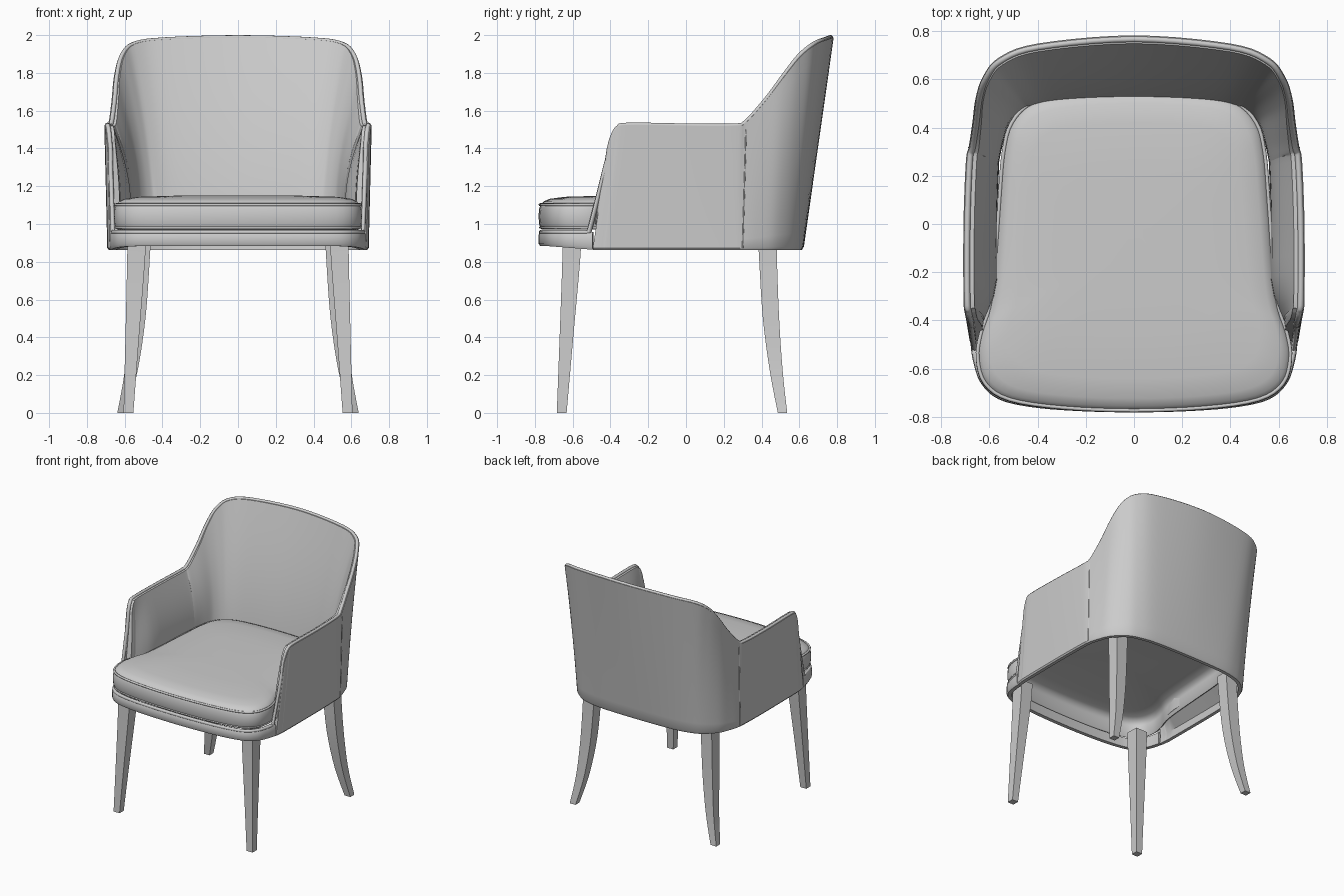
import bpy, bmesh, math
from mathutils import Vector

cube = bpy.data.objects.get("Cube")
if cube:
    bpy.data.objects.remove(cube)

GREY = (0.6, 0.6, 0.6, 1)
fabric = bpy.data.materials.new("plain_grey")
fabric.use_nodes = True
fabric.diffuse_color = GREY
fabric.node_tree.nodes["Principled BSDF"].inputs["Base Color"].default_value = GREY


def spline(points, steps, closed=False):
    """Smooth curve through points of any dimension."""
    pts = [Vector(p) for p in points]
    n = len(pts)
    get = (lambda i: pts[i % n]) if closed else (lambda i: pts[max(0, min(n - 1, i))])
    out = []
    for i in range(n if closed else n - 1):
        a, b, c, d = (get(i + k) for k in (-1, 0, 1, 2))
        for s in range(steps):
            t = s / steps
            out.append(b + (c - a) * (t / 2) + (a * 2 - b * 5 + c * 4 - d) * (t * t / 2)
                       + (b * 3 - a - c * 3 + d) * (t ** 3 / 2))
    return out if closed else out + [pts[-1]]


def mirrored(half, x_slots=(0,)):
    """Continue a half path, ending on the centre line, across x = 0."""
    return half + [tuple(-v if i in x_slots else v for i, v in enumerate(p)) for p in reversed(half[:-1])]


def loft(name, rings, closed=False, angle=35):
    """Skin a row of equal closed rings."""
    bm = bmesh.new()
    rows = [[bm.verts.new(p) for p in ring] for ring in rings]
    n = len(rows[0])
    for a, b in list(zip(rows, rows[1:])) + ([(rows[-1], rows[0])] if closed else []):
        for j in range(n):
            k = (j + 1) % n
            bm.faces.new((a[j], a[k], b[k], b[j]))
    if not closed:
        bm.faces.new(rows[0])
        bm.faces.new(list(reversed(rows[-1])))
    bmesh.ops.recalc_face_normals(bm, faces=bm.faces)
    mesh = bpy.data.meshes.new(name)
    bm.to_mesh(mesh)
    bm.free()
    obj = bpy.data.objects.new(name, mesh)
    bpy.context.collection.objects.link(obj)
    mesh.materials.append(fabric)
    bpy.ops.object.select_all(action="DESELECT")
    obj.select_set(True)
    bpy.context.view_layer.objects.active = obj
    bpy.ops.object.shade_smooth_by_angle(angle=math.radians(angle))


def tube(name, path, radius, closed=False, sides=8):
    """Round cord along a path."""
    rings, n = [], len(path)
    side = None
    for i, p in enumerate(path):
        q = path[(i + 1) % n] if closed else path[min(i + 1, n - 1)]
        o = path[i - 1] if closed else path[max(i - 1, 0)]
        t = (q - o).normalized()
        side = side or t.orthogonal()
        side = (side - t * side.dot(t)).normalized()
        up = t.cross(side)
        rings.append([p + (side * math.cos(a) + up * math.sin(a)) * radius
                      for a in (math.tau * k / sides for k in range(sides))])
    loft(name, rings, closed, angle=80)


def inward(path, i):
    t = path[min(i + 1, len(path) - 1)] - path[max(i - 1, 0)]
    return Vector((-t.y, t.x, 0)).normalized()


def ease(t):
    t = max(0, min(1, t))
    return t * t * (3 - 2 * t)


# Wraparound shell: bottom x, y and top x, y, z of each upright line
BASE, SEAM = 0.863, 0.957
half = [(.678, -.495, .69, -.412, 1.40), (.683, -.475, .695, -.397, 1.45), (.687, -.44, .701, -.367, 1.505),
        (.69, -.38, .707, -.31, 1.524), (.692, 0, .707, 0, 1.52), (.688, .22, .697, .26, 1.52),
        (.682, .30, .685, .32, 1.54), (.66, .38, .670, .42, 1.65), (.62, .47, .657, .52, 1.78),
        (.54, .55, .627, .61, 1.89), (.45, .59, .56, .69, 1.952), (.3, .615, .40, .748, 1.976),
        (0, .622, 0, .782, 1.988)]
columns = spline(mirrored(half, (0, 2)), 5)
bottom = [Vector((c[0], c[1], BASE)) for c in columns]
top = [Vector((c[2], c[3], c[4])) for c in columns]
rings, rim = [], []
for i, (lo, hi) in enumerate(zip(bottom, top)):
    n = (inward(bottom, i) + inward(top, i)).normalized()
    full = .06 + .07 * ease((lo.y + .5) / .25)
    edge = .045 - .011 * ease((lo.y - .2) / .3)
    outer = [lo + n * .008] + [lo.lerp(hi, k / 12) for k in (.2, *range(1, 13))]
    inner = []
    # Padded inside, swelling quickly below the rim
    for k in range(15):
        z = hi.z + (1.0 - hi.z) * k / 14
        swell = math.sin(math.pi / 2 * min(1, (hi.z - z) / (hi.z - 1.12)))
        inner.append(lo.lerp(hi, (z - BASE) / (hi.z - BASE)) + n * (edge + (full - edge) * swell))
    inner += [lo.lerp(hi, .09) + n * .034, lo + n * .034]
    rings.append(outer + inner)
    rim.append(hi + n * .016)
loft("shell", rings)

# Front rail closing the base of the shell
rail_half = [(.678, -.495, .864), (.667, -.57, .870), (.635, -.66, .877), (.56, -.727, .882),
             (.42, -.76, .883), (.22, -.776, .883), (0, -.781, .883)]
rail = spline([(-x, y, z) for x, y, z in rail_half] + [p for p in reversed(rail_half[:-1])], 6)
rail_rings, rail_edge = [], []
for i, p in enumerate(rail):
    n = inward(rail, i)
    rail_rings.append([Vector((p.x, p.y, z)) + n * d for z, d in
                       ((p.z, .008), (p.z + .015, 0), (.943, 0), (SEAM, .008), (SEAM, .037), (p.z, .037))])
    rail_edge.append(Vector((p.x, p.y, SEAM)) + n * .014)
loft("front_rail", rail_rings)

# Piping runs round the rim, down the arm fronts and along the rail
down = [bottom[0].lerp(top[0], k / 8) + inward(bottom, 0) * .014 for k in range(7, 1, -1)]
up = [Vector((-p.x, p.y, p.z)) for p in reversed(down)]
tube("shell_piping", rim + up + rail_edge[2:-2] + down, .0125, closed=True)

# Side seams between arm and back panels
for name, s in (("left_seam", 1), ("right_seam", -1)):
    a, b = Vector((s * .681, .30, BASE + .01)), Vector((s * .684, .318, 1.5))
    tube(name, [a.lerp(b, k / 6) for k in range(7)], .004, sides=6)

# Seat cushion flaring out in front of the arms, hollow underneath
seat_half = [(0, .552), (.25, .542), (.42, .51), (.51, .425), (.545, .3), (.562, .1), (.584, -.2), (.604, -.35),
             (.64, -.46), (.653, -.56), (.622, -.665), (.52, -.732), (.3, -.766), (0, -.778)]
outline = spline(seat_half + [(-x, y) for x, y in reversed(seat_half[1:-1])], 4, closed=True)


def seat_ring(scale, z):
    return [Vector((p.x * scale, (p.y + .1) * scale - .1, z)) for p in outline]


levels = ((.15, 1.138), (.8, 1.13), (.92, 1.118), (.965, 1.098), (.975, 1.07), (.97, .975), (.98, .97), (.99, .98),
          (1, 1.0), (1.004, 1.04), (1, 1.08), (.988, 1.102), (.965, 1.119), (.92, 1.133), (.8, 1.144), (.5, 1.15),
          (.15, 1.152))
loft("seat_cushion", [seat_ring(s, z) for s, z in levels], angle=60)
tube("cushion_top_piping", seat_ring(.992, 1.102), .008, closed=True)
tube("cushion_bottom_piping", seat_ring(.99, .982), .007, closed=True)

# Tapered legs: x, y, z and half width along the centre line
front_leg = [(.535, -.603, .965, .05), (.54, -.608, .8, .047), (.56, -.633, .4, .036), (.58, -.658, 0, .026)]
back_leg = [(.51, .43, .965, .05), (.515, .435, .8, .047), (.533, .45, .5, .043), (.566, .478, .22, .034),
            (.614, .511, 0, .025)]
for label, path in (("front", front_leg), ("back", back_leg)):
    for word, s in (("left", 1), ("right", -1)):
        loft(label + "_leg_" + word, [[Vector((s * p[0] + dx * p[3], p[1] + dy * p[3], p[2]))
                                       for dx, dy in ((-1, -1), (1, -1), (1, 1), (-1, 1))]
                                      for p in spline(path, 4)])
